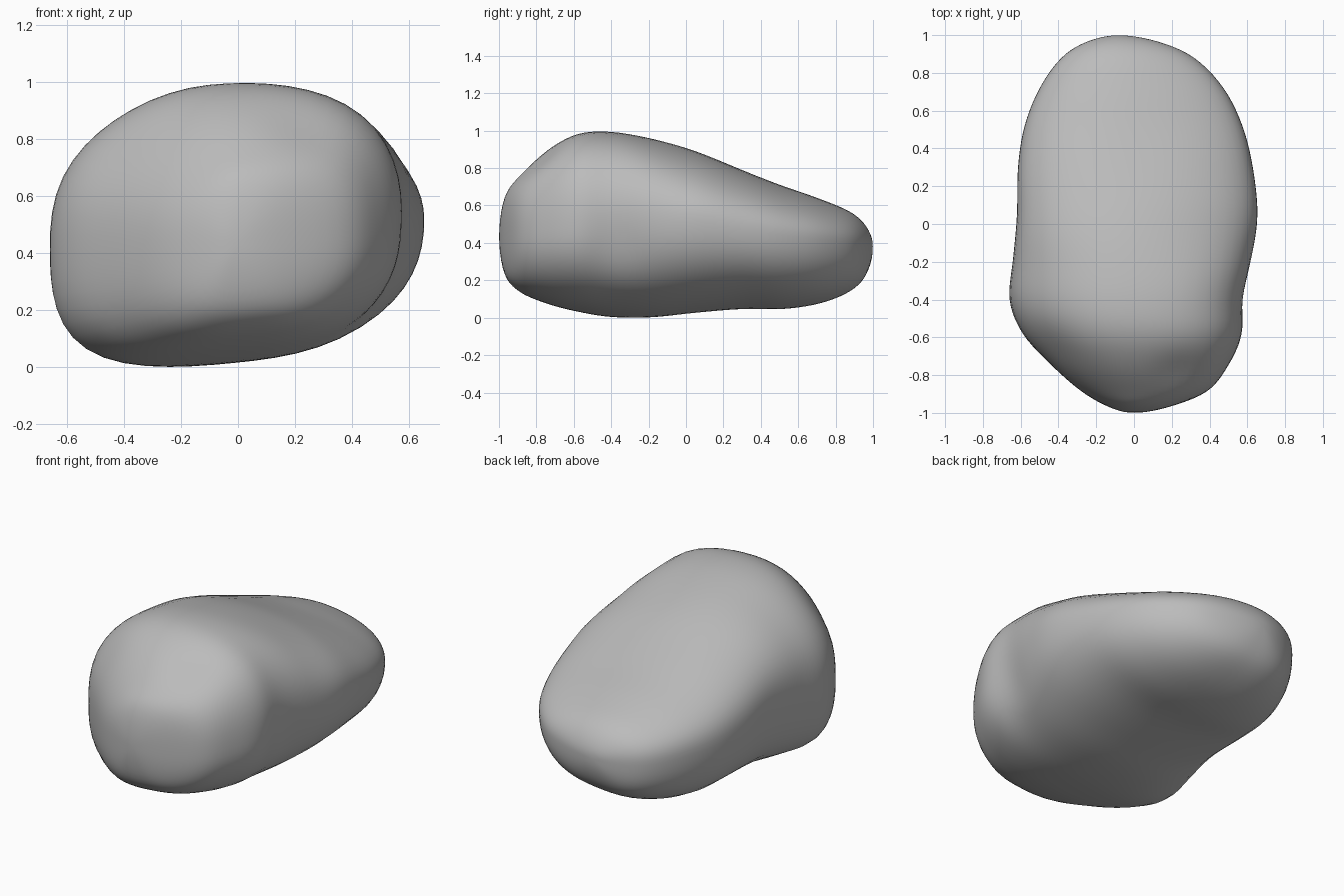
import bpy, bmesh, math
from mathutils import Vector

cube = bpy.data.objects.get("Cube")
if cube:
    bpy.data.objects.remove(cube, do_unlink=True)

# Stations along the boulder: y, x min, x max, z bottom, z top, z of widest point
STATIONS = [
    (-1.00, 0.00, 0.00, 0.46, 0.46, 0.46),
    (-0.97, -0.13, 0.18, 0.26, 0.67, 0.45),
    (-0.885, -0.28, 0.39, 0.165, 0.79, 0.45),
    (-0.74, -0.445, 0.505, 0.11, 0.925, 0.46),
    (-0.58, -0.59, 0.575, 0.075, 1.01, 0.47),
    (-0.40, -0.66, 0.585, 0.05, 1.023, 0.48),
    (-0.18, -0.64, 0.625, 0.043, 0.985, 0.52),
    (0.05, -0.62, 0.655, 0.063, 0.92, 0.53),
    (0.30, -0.615, 0.63, 0.085, 0.825, 0.49),
    (0.52, -0.58, 0.575, 0.085, 0.735, 0.46),
    (0.72, -0.50, 0.475, 0.115, 0.66, 0.44),
    (0.88, -0.385, 0.32, 0.18, 0.59, 0.42),
    (0.965, -0.25, 0.13, 0.27, 0.51, 0.41),
    (1.00, -0.08, -0.08, 0.41, 0.41, 0.41),
]
# Dents: centre, radius, push
DENTS = [
    ((0.60, -0.38, 0.40), 0.17, (-0.025, 0.01, 0)),
    ((-0.42, -0.62, 0.78), 0.14, (0.008, 0.008, -0.008)),
    ((0.24, -0.78, 0.87), 0.13, (0, 0.015, -0.015)),
    ((0.0, 0.35, 0.80), 0.25, (0, 0, -0.01)),
]
STEPS, SIDES = 5, 56


def to_params(s):
    y, x0, x1, z0, z1, zc = s
    return Vector((y, (x0 + x1) / 2, (x1 - x0) / 2, zc, z1 - zc, zc - z0))


def mirrored(p):
    """Ghost station past a tip, so the end closes as a round cap."""
    return Vector((p[0], p[1], -p[2], p[3], -p[4], -p[5]))


def spline(a, b, c, d, t):
    return (b * 2 + (c - a) * t + (a * 2 - b * 5 + c * 4 - d) * t * t
            + (b * 3 - a - c * 3 + d) * t ** 3) / 2


def mix(a, b, t):
    return a + (b - a) * t


def section_point(p, angle):
    y, cx, half, zc, up, down = p
    c, s = math.cos(angle), math.sin(angle)
    upper, right = (s + 1) / 2, (c + 1) / 2
    back = min(max((y + 0.45) / 0.5, 0), 1)
    back = back * back * (3 - 2 * back)
    # Roundness of each corner: square lower left, softer elsewhere
    n = mix(mix(mix(3.5, 2.9, back), mix(2.3, 2.5, back), right),
            mix(mix(1.85, 2.0, back), mix(2.65, 2.15, back), right), upper)
    r = (abs(c) ** n + abs(s) ** n) ** (-1 / n)
    x = cx + half * r * c
    # Underside rises to the right, while the sloping back falls to the right
    tilt = mix(0.10, mix(0.04, -0.06, back), upper)
    z = zc + (up if s > 0 else down) * r * s + tilt * x
    v = Vector((x, y, z))
    for centre, radius, push in DENTS:
        v += Vector(push) * math.exp(-((v - Vector(centre)).length / radius) ** 2)
    return v


# Boulder body lofted from the interpolated sections
params = [to_params(s) for s in STATIONS]
params = [mirrored(params[1])] + params + [mirrored(params[-2])]
rows = []
for i in range(1, len(params) - 2):
    for k in range(STEPS):
        rows.append(spline(*params[i - 1:i + 3], k / STEPS))
rows = rows[1:]

bm = bmesh.new()
loops = [[bm.verts.new(section_point(p, 2 * math.pi * j / SIDES)) for j in range(SIDES)]
         for p in rows]
for a, b in zip(loops, loops[1:]):
    for j in range(SIDES):
        k = (j + 1) % SIDES
        bm.faces.new((a[j], a[k], b[k], b[j]))
for loop, tip in ((loops[0], params[1]), (loops[-1], params[-2])):
    pole = bm.verts.new((tip[1], tip[0], tip[3]))
    for j in range(SIDES):
        bm.faces.new((loop[j], loop[(j + 1) % SIDES], pole))

# Soften the surface and rest it on the ground
for _ in range(2):
    bmesh.ops.smooth_vert(bm, verts=bm.verts, factor=0.5,
                          use_axis_x=True, use_axis_y=True, use_axis_z=True)
ground = min(v.co.z for v in bm.verts)
bmesh.ops.translate(bm, verts=bm.verts, vec=(0, 0, -ground))
bmesh.ops.recalc_face_normals(bm, faces=bm.faces)
for f in bm.faces:
    f.smooth = True
mesh = bpy.data.meshes.new("boulder")
bm.to_mesh(mesh)
bm.free()
boulder = bpy.data.objects.new("boulder", mesh)
bpy.context.collection.objects.link(boulder)

# Plain grey stone
stone = bpy.data.materials.new("stone_grey")
stone.use_nodes = True
colour = (0.5, 0.5, 0.5, 1)
stone.diffuse_color = colour
stone.node_tree.nodes["Principled BSDF"].inputs["Base Color"].default_value = colour
mesh.materials.append(stone)
